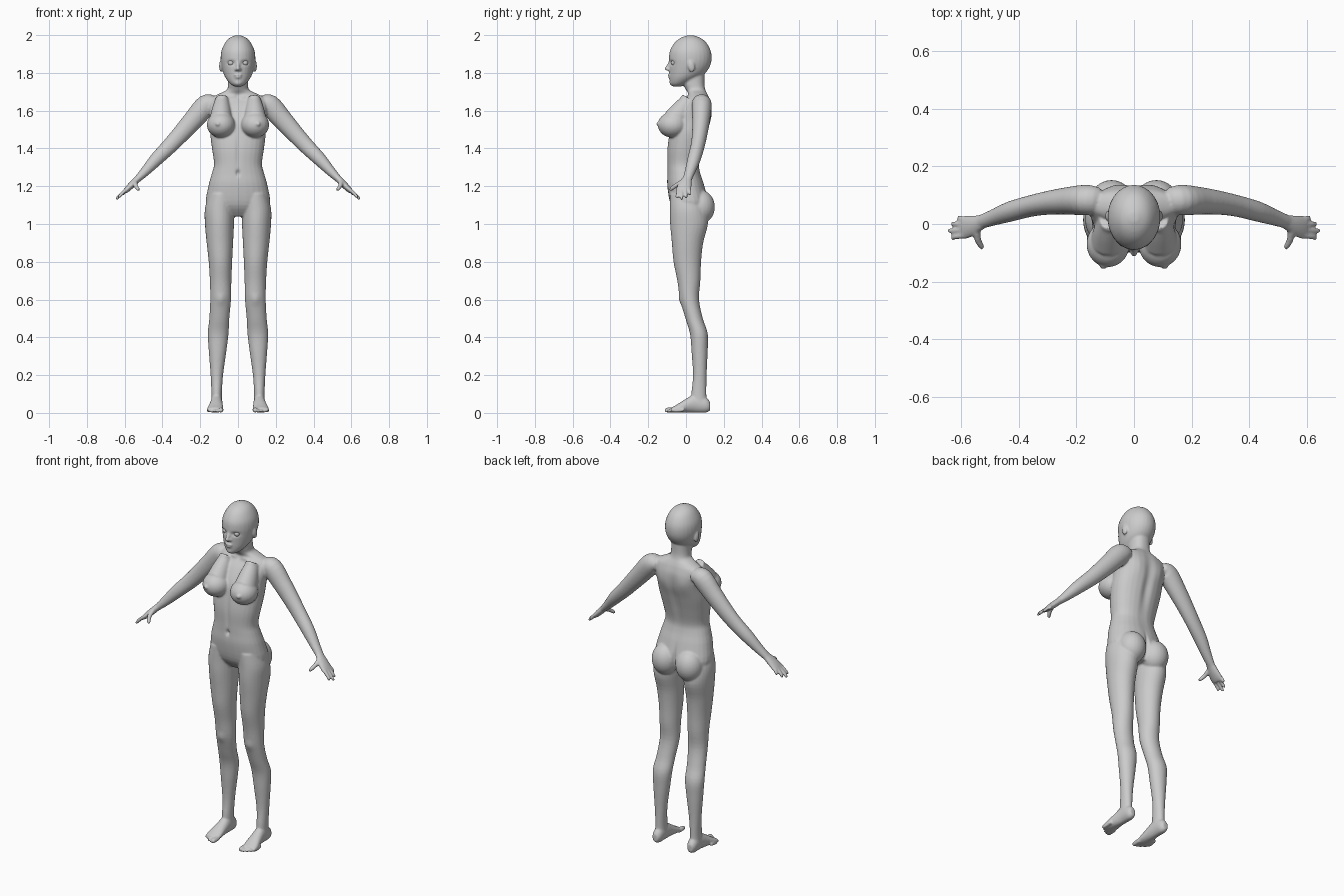
import bpy, bmesh, math
from mathutils import Vector, Matrix

bm = bmesh.new()
SIDES = 28
X, Y, Z = Vector((1, 0, 0)), Vector((0, 1, 0)), Vector((0, 0, 1))


def spline(rows, steps=4):
    """Catmull-Rom through rows of numbers."""
    out = []
    for i in range(len(rows) - 1):
        p0, p1 = rows[max(i - 1, 0)], rows[i]
        p2, p3 = rows[i + 1], rows[min(i + 2, len(rows) - 1)]
        for s in range(steps):
            t = s / steps
            out.append([0.5 * (2 * b + (c - a) * t + (2 * a - 5 * b + 4 * c - d) * t * t
                               + (3 * b - a - 3 * c + d) * t ** 3)
                        for a, b, c, d in zip(p0, p1, p2, p3)])
    return out + [list(rows[-1])]


def tube(rows, ref=Y, axis=None, power=2.0, mirror=True):
    """Loft of ovals; each row is x, y, z, radius along ref, radius across."""
    for side in ((1, -1) if mirror else (1,)):
        pts = spline(rows)
        rings = []
        for i, (x, y, z, a, b) in enumerate(pts):
            t = axis or (Vector(pts[min(i + 1, len(pts) - 1)][:3])
                         - Vector(pts[max(i - 1, 0)][:3])).normalized()
            u = (ref - t * ref.dot(t)).normalized()
            v = t.cross(u)
            ring = []
            for k in range(SIDES):
                an = 2 * math.pi * k / SIDES
                c, s = math.cos(an), math.sin(an)
                c = math.copysign(abs(c) ** (2 / power), c)
                s = math.copysign(abs(s) ** (2 / power), s)
                p = Vector((x, y, z)) + u * a * c + v * b * s
                ring.append(bm.verts.new((p.x * side, p.y, p.z)))
            rings.append(ring)
        for r, q in zip(rings, rings[1:]):
            for k in range(SIDES):
                n = (k + 1) % SIDES
                bm.faces.new((r[k], r[n], q[n], q[k]))
        bm.faces.new(rings[0][::-1])
        bm.faces.new(rings[-1])


def blob(center, radii, mirror=True, tilt=0):
    """Ellipsoid, tilted about x."""
    for side in ((1, -1) if mirror else (1,)):
        m = (Matrix.Translation((center[0] * side, center[1], center[2]))
             @ Matrix.Rotation(tilt, 4, 'X') @ Matrix.Diagonal((*radii, 1)))
        bmesh.ops.create_uvsphere(bm, u_segments=24, v_segments=16, radius=1, matrix=m)


# torso and neck
tube([(0, .025, 1.04, .06, .10), (0, .02, 1.10, .10, .168), (0, 0, 1.20, .099, .157),
      (0, -.011, 1.27, .088, .138), (0, -.014, 1.32, .085, .127), (0, -.005, 1.40, .094, .138),
      (0, .012, 1.48, .10, .147), (0, .03, 1.55, .102, .147), (0, .052, 1.62, .084, .155),
      (0, .065, 1.665, .060, .145), (0, .062, 1.69, .052, .10), (0, .052, 1.71, .052, .06),
      (0, .042, 1.74, .056, .053), (0, .038, 1.80, .06, .053)],
     axis=Z, power=2.25, mirror=False)

# head
tube([(0, -.048, 1.728, .022, .02), (0, -.036, 1.743, .047, .042), (0, -.012, 1.77, .075, .064),
      (0, .008, 1.80, .096, .078), (0, .02, 1.84, .109, .088), (0, .023, 1.88, .113, .092),
      (0, .023, 1.92, .107, .087), (0, .024, 1.96, .084, .068), (0, .024, 1.985, .053, .045),
      (0, .024, 1.999, .016, .014)], axis=Z, mirror=False)

# nose, lips, chin and ears
tube([(0, -.082, 1.865, .008, .008), (0, -.094, 1.84, .009, .009),
      (0, -.104, 1.822, .011, .011), (0, -.094, 1.812, .009, .012)], axis=Z, mirror=False)
blob((.009, -.092, 1.818), (.009, .010, .007))
blob((0, -.088, 1.788), (.022, .010, .006), mirror=False)
blob((0, -.086, 1.777), (.018, .010, .006), mirror=False)
blob((0, -.072, 1.748), (.022, .016, .016), mirror=False)
blob((.091, .028, 1.835), (.009, .018, .032), tilt=.2)

# bust
blob((.09, -.070, 1.525), (.075, .080, .068))
tube([(.085, .02, 1.66, .035, .04), (.088, -.02, 1.605, .05, .055),
      (.09, -.055, 1.555, .06, .066)], ref=X)
blob((.107, -.146, 1.53), (.012, .011, .012))

# seat
blob((.078, .075, 1.09), (.077, .078, .09))

# legs
tube([(.085, 0, 1.16, .085, .070), (.097, .01, 1.08, .095, .078), (.098, .016, 1.0, .10, .077),
      (.096, .008, .90, .083, .070), (.093, .007, .80, .073, .062), (.092, .015, .70, .061, .057),
      (.092, .019, .60, .050, .055), (.099, .043, .50, .046, .053), (.105, .068, .42, .047, .055),
      (.108, .072, .33, .043, .047), (.112, .073, .20, .036, .033), (.113, .068, .10, .040, .028),
      (.113, .070, .05, .040, .030)], axis=Z)

# feet and toes
tube([(.114, .128, .035, .016, .022), (.113, .105, .042, .028, .041), (.113, .05, .050, .031, .049),
      (.116, 0, .038, .036, .037), (.12, -.05, .022, .043, .021), (.122, -.078, .015, .040, .013)],
     ref=X, axis=-Y)
for i in range(5):
    x, tip, r = .090 + .0165 * i, -.108 + .003 * i * i, .013 if i == 0 else .0085
    tube([(x, tip + .05, .016, r, r), (x, tip + .01, r + .002, r, r),
          (x, tip - .004, r, r * .7, r * .7)], ref=X, axis=-Y)

# arms
tube([(.12, .08, 1.64, .045, .035), (.165, .083, 1.63, .053, .057), (.235, .08, 1.553, .047, .053),
      (.30, .073, 1.48, .041, .047), (.36, .062, 1.415, .037, .042), (.43, .043, 1.345, .035, .036),
      (.49, .022, 1.28, .028, .026), (.535, .006, 1.235, .024, .018)])

# hands and fingers
tube([(.525, .008, 1.245, .024, .018), (.56, -.005, 1.21, .035, .018),
      (.587, -.012, 1.183, .040, .015), (.60, -.014, 1.17, .036, .011)])
for base, x, y, z in ((.016, .612, .021, 1.155), (-.003, .634, .001, 1.14),
                      (-.021, .645, -.024, 1.131), (-.039, .634, -.048, 1.14)):
    tube([(.58, base, 1.19, .010, .010), (.5 * (.585 + x), .5 * (base + y), .5 * (1.185 + z) + .004, .0095, .0095),
          (x - .003, y, z + .003, .008, .008), (x, y, z, .005, .005)])
tube([(.545, -.015, 1.225, .014, .014), (.543, -.052, 1.205, .012, .012),
      (.530, -.078, 1.185, .010, .010), (.525, -.086, 1.179, .006, .006)], ref=X)

# fuse into one skin
bmesh.ops.recalc_face_normals(bm, faces=bm.faces)
mesh = bpy.data.meshes.new("body")
bm.to_mesh(mesh)
bm.free()
body = bpy.data.objects.new("body", mesh)
bpy.context.collection.objects.link(body)
bpy.context.view_layer.objects.active = body
body.select_set(True)
fuse = body.modifiers.new("fuse", 'REMESH')
fuse.mode, fuse.voxel_size = 'VOXEL', .0055
soft = body.modifiers.new("soften", 'SMOOTH')
soft.factor, soft.iterations = .5, 5
for name in ("fuse", "soften"):
    bpy.ops.object.modifier_apply(modifier=name)

# sculpted dents and bumps: centre, reach, push (mirrored in x)
strokes = [
    ((.037, -.08, 1.853), (.024, .04, .014), (0, .012, 0)),     # eye socket
    ((0, -.10, 1.27), (.012, .04, .018), (0, .012, 0)),         # navel
    ((0, -.10, 1.38), (.014, .05, .13), (0, .006, 0)),          # belly line
    ((0, .12, 1.45), (.03, .06, .22), (0, -.012, 0)),           # spine
    ((0, .14, 1.10), (.012, .07, .09), (0, -.02, 0)),           # seat cleft
    ((.07, .0, 1.675), (.07, .03, .012), (0, -.007, .003)),     # collarbone
    ((0, -.01, 1.68), (.018, .04, .02), (0, .010, 0)),          # throat notch
    ((.075, .135, 1.58), (.05, .05, .06), (0, .006, 0)),        # shoulder blade
    ((.092, -.03, .60), (.03, .03, .035), (0, -.006, 0)),       # kneecap
    ((0, -.09, 1.7825), (.022, .02, .003), (0, .004, 0)),       # mouth
]
for v in body.data.vertices:
    p = Vector((abs(v.co.x), v.co.y, v.co.z))
    for c, r, push in strokes:
        d = sum(((p[i] - c[i]) / r[i]) ** 2 for i in range(3))
        if d < 4:
            v.co += Vector(push) * math.exp(-1.5 * d)
bpy.ops.object.shade_smooth()

# eyes
for side, name in ((1, "left_eye"), (-1, "right_eye")):
    bpy.ops.mesh.primitive_uv_sphere_add(segments=24, ring_count=16, radius=.0165,
                                         location=(.037 * side, -.062, 1.853))
    bpy.context.object.name = name
    bpy.ops.object.shade_smooth()
